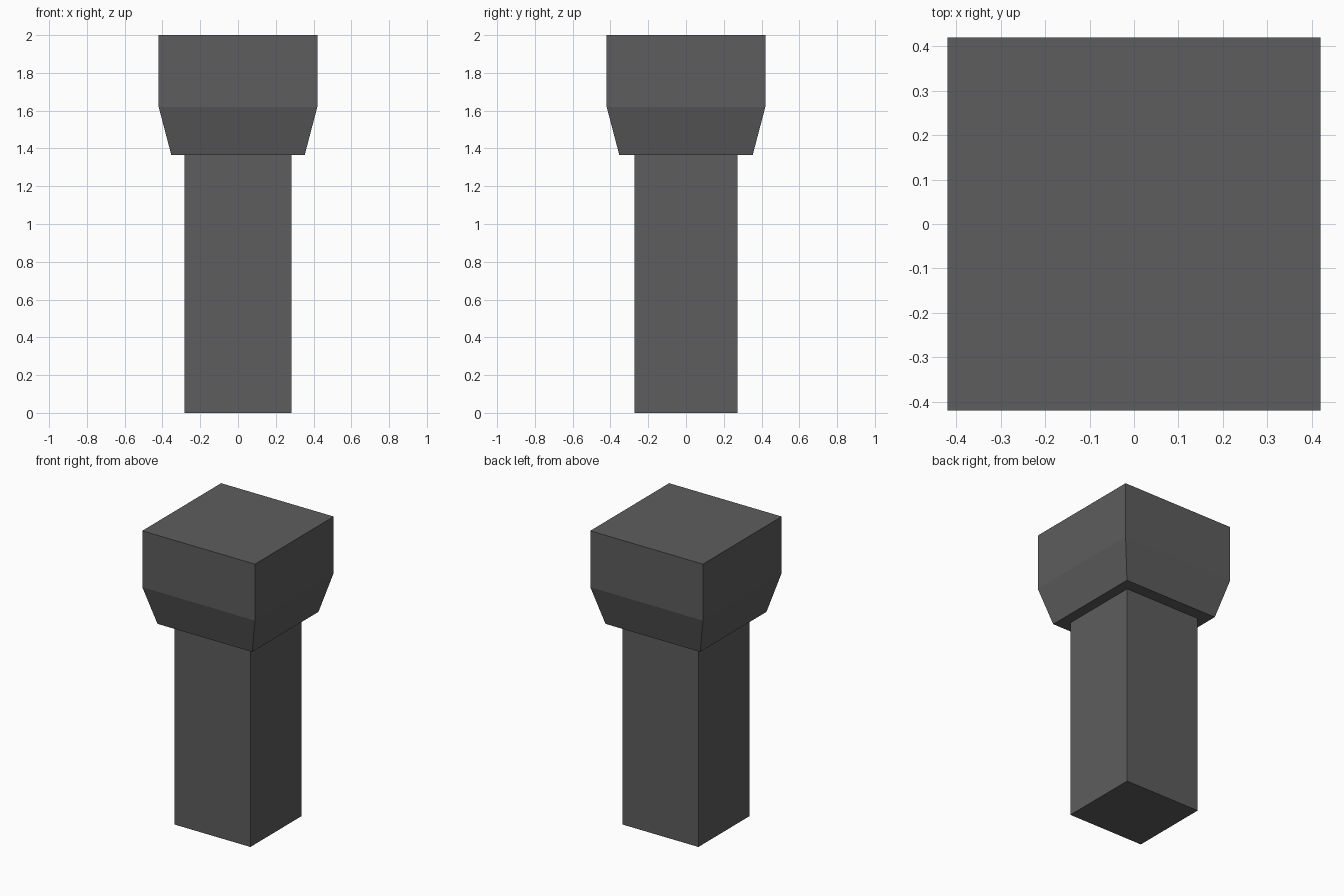
import bpy, bmesh

if "Cube" in bpy.data.objects:
    bpy.data.objects.remove(bpy.data.objects["Cube"])

grey = bpy.data.materials.new("dark_grey")
grey.diffuse_color = (0.11, 0.11, 0.11, 1)
grey.use_nodes = True
grey.node_tree.nodes["Principled BSDF"].inputs["Base Color"].default_value = grey.diffuse_color


def stacked_block(name, sections):
    """Loft rectangular sections (half x, half y, z) into a closed solid."""
    bm = bmesh.new()
    rings = [[bm.verts.new((sx * hx, sy * hy, z))
              for sx, sy in ((-1, -1), (1, -1), (1, 1), (-1, 1))]
             for hx, hy, z in sections]
    for low, high in zip(rings, rings[1:]):
        for i in range(4):
            j = (i + 1) % 4
            bm.faces.new((low[i], low[j], high[j], high[i]))
    bm.faces.new(rings[0][::-1])
    bm.faces.new(rings[-1])
    bmesh.ops.recalc_face_normals(bm, faces=bm.faces)
    mesh = bpy.data.meshes.new(name)
    bm.to_mesh(mesh)
    bm.free()
    mesh.materials.append(grey)
    obj = bpy.data.objects.new(name, mesh)
    bpy.context.collection.objects.link(obj)
    return obj


# Straight post
stacked_block("shaft", [(0.283, 0.272, 0), (0.283, 0.272, 1.365)])

# Wider block with a tapered underside
stacked_block("head", [(0.353, 0.353, 1.365), (0.42, 0.42, 1.62), (0.42, 0.42, 2)])
